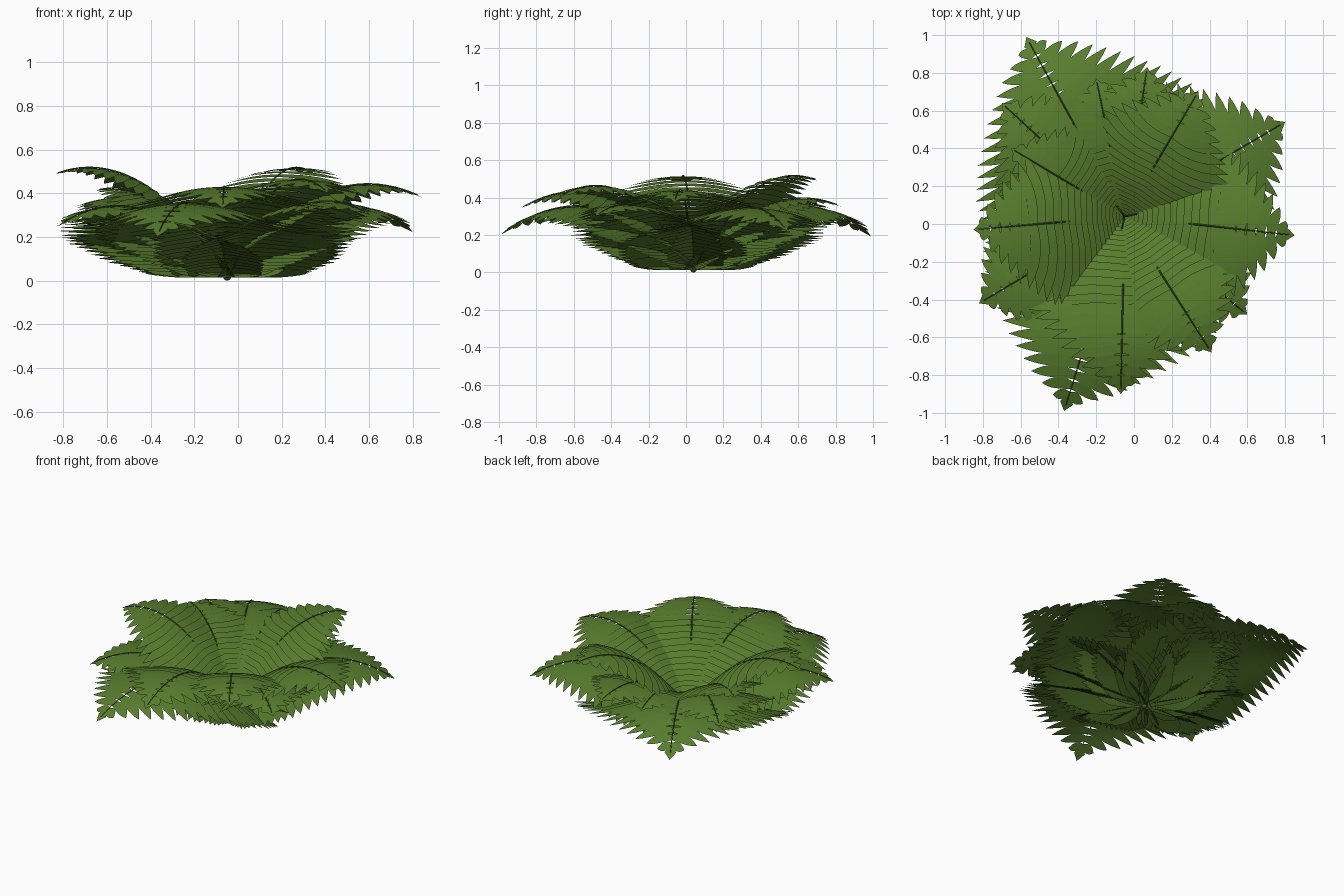
import bpy, bmesh, math
from mathutils import Vector

if "Cube" in bpy.data.objects:
    bpy.data.objects.remove(bpy.data.objects["Cube"])

CX, CY, Z0 = -0.05, 0.04, 0.022


def material(name, rgb):
    m = bpy.data.materials.new(name)
    m.diffuse_color = (*rgb, 1)
    m.use_nodes = True
    m.node_tree.nodes["Principled BSDF"].inputs["Base Color"].default_value = m.diffuse_color
    return m


GREEN = material("leaf green", (0.098, 0.205, 0.027))
DARK = material("stem green", (0.05, 0.098, 0.018))

# frond tips: x, y, z, starting slope
FRONDS = [
    (-0.57, 0.99, 0.19, 1.05), (-0.70, 0.64, 0.32, 1.15),
    (-0.65, 0.40, 0.41, 1.32), (-0.85, -0.03, 0.48, 1.55),
    (-0.82, -0.42, 0.25, 1.08), (-0.37, -0.99, 0.20, 1.03),
    (-0.07, -0.90, 0.33, 1.29), (0.41, -0.68, 0.40, 1.41),
    (0.60, -0.48, 0.30, 1.15), (0.85, -0.06, 0.375, 1.28),
    (0.80, 0.54, 0.22, 1.06), (0.34, 0.70, 0.49, 1.57),
    (0.07, 0.83, 0.35, 1.25), (-0.20, 0.77, 0.34, 1.18),
]

# half width of a frond along its length
WIDTHS = [(0, 0.34), (0.08, 0.53), (0.2, 0.63), (0.35, 0.61), (0.5, 0.51),
          (0.66, 0.37), (0.83, 0.20), (0.9, 0.10), (0.94, 0.055), (1.0, 0.04)]


def half_width(t):
    for (t0, w0), (t1, w1) in zip(WIDTHS, WIDTHS[1:]):
        if t <= t1:
            return w0 + (w1 - w0) * (t - t0) / (t1 - t0)
    return WIDTHS[-1][1]


class Frond:
    """Arched midrib with sides that droop; u runs outward, s sideways."""

    def __init__(self, tip_x, tip_y, tip_z, slope):
        self.d = Vector((tip_x - CX, tip_y - CY))
        self.reach = self.d.length
        self.d.normalize()
        self.a = slope
        self.b = (slope * self.reach - (tip_z - Z0)) / self.reach ** 2

    def slope(self, u):
        return self.a - 2 * self.b * u

    def at(self, u, s, across=0.0, lift=0.0):
        # blades lie flatter than the midrib, like louvres
        k = self.slope(u)
        tilt = 0.5 * k if k > 0 else k
        droop = 0.1 * math.tanh(6 * s * s) * min(1, max(0, u) / (0.35 * self.reach))
        v = u + across
        z = Z0 + self.a * u - self.b * u * u + tilt * across - droop + lift
        return Vector((CX + self.d.x * v - self.d.y * s,
                       CY + self.d.y * v + self.d.x * s, max(z, 0.014)))

    def stations(self, n, t0, t1):
        """Positions along the arch, closer together near the root."""
        m = 300
        us = [self.reach * (t0 + (t1 - t0) * i / m) for i in range(m + 1)]
        acc = [0.0]
        for u, v in zip(us, us[1:]):
            acc.append(acc[-1] + (v - u) * math.hypot(1, self.slope((u + v) / 2)))
        return [next(u for u, c in zip(us, acc)
                     if c >= acc[-1] * (i / (n - 1)) ** 1.4 - 1e-9)
                for i in range(n)]


def add_mesh(name, mesh, mat):
    mesh.materials.clear()
    mesh.materials.append(mat)
    mesh.shade_smooth()
    bpy.context.collection.objects.link(bpy.data.objects.new(name, mesh))


def tube(name, points, radii):
    cu = bpy.data.curves.new(name, 'CURVE')
    cu.dimensions = '3D'
    cu.bevel_depth = 1.0
    cu.bevel_resolution = 0
    cu.use_fill_caps = True
    sp = cu.splines.new('POLY')
    sp.points.add(len(points) - 1)
    for p, co, r in zip(sp.points, points, radii):
        p.co = (*co, 1)
        p.radius = r
    tmp = bpy.data.objects.new(name + " path", cu)
    bpy.context.collection.objects.link(tmp)
    dg = bpy.context.evaluated_depsgraph_get()
    mesh = bpy.data.meshes.new_from_object(tmp.evaluated_get(dg))
    bpy.data.objects.remove(tmp)
    add_mesh(name, mesh, DARK)


def leaflet(bm, frond, u0, length, width, sweep, side):
    """Lance-shaped blade growing sideways from the midrib."""
    rows = []
    steps = 9
    for i in range(steps + 1):
        k = i / steps
        w = 0.5 * width * (0.65 + 0.35 * min(1, k / 0.3))
        if k > 0.5:
            w *= max(0.0, 1 - ((k - 0.5) / 0.5) ** 2)
        mid = u0 + sweep * length * k * k
        rows.append([bm.verts.new(frond.at(mid, side * length * k, j * w))
                     for j in (-1, 0, 1)])
    for a, b in zip(rows, rows[1:]):
        for j in (0, 1):
            q = (a[j], a[j + 1], b[j + 1], b[j])
            bm.faces.new(q if side > 0 else q[::-1])


# fronds: paired leaflets, pointed end leaf and midrib
for n, spec in enumerate(FRONDS, 1):
    frond = Frond(*spec)
    reach = frond.reach
    bm = bmesh.new()
    for u in frond.stations(25, 0.01, 0.92):
        t = u / reach
        length = half_width(t) * reach
        for side in (1, -1):
            leaflet(bm, frond, u, length, 0.052 + 0.06 * length, 0.25 * t, side)
    # end leaf
    outline = [(-0.09, 0), (-0.045, 0.036), (0, 0), (-0.045, -0.036)]
    bm.faces.new([bm.verts.new(frond.at(reach + u, s, 0, 0.002))
                  for u, s in outline][::-1])
    bmesh.ops.dissolve_degenerate(bm, dist=1e-5, edges=bm.edges)
    mesh = bpy.data.meshes.new(f"frond_{n}")
    bm.to_mesh(mesh)
    bm.free()
    add_mesh(f"frond_{n}", mesh, GREEN)

    # midrib lies under the blades near the root and on top farther out
    ts = [k / 24 for k in range(25)]
    tube(f"midrib_{n}",
         [frond.at(t * reach * 0.97, 0, 0,
                   0.004 - 0.03 * min(1, max(0, (0.4 - t) / 0.08))) for t in ts],
         [0.0065 - 0.004 * t for t in ts])

# young curled shoots in the middle
for n, ang in enumerate((0.2, 2.2, 4.5), 1):
    c, s = math.cos(ang), math.sin(ang)
    pts = [(0.0, 0.02), (0.008, 0.07), (0.02, 0.12), (0.04, 0.145),
           (0.06, 0.14), (0.065, 0.12), (0.052, 0.11)]
    tube(f"young_shoot_{n}", [(CX + r * c, CY + r * s, z) for r, z in pts],
         [0.005] * len(pts))

# root crown
bpy.ops.mesh.primitive_uv_sphere_add(segments=12, ring_count=8, radius=0.018,
                                     location=(CX, CY, 0.018))
crown = bpy.context.object
crown.name = "root_crown"
crown.data.materials.append(DARK)
crown.data.shade_smooth()
